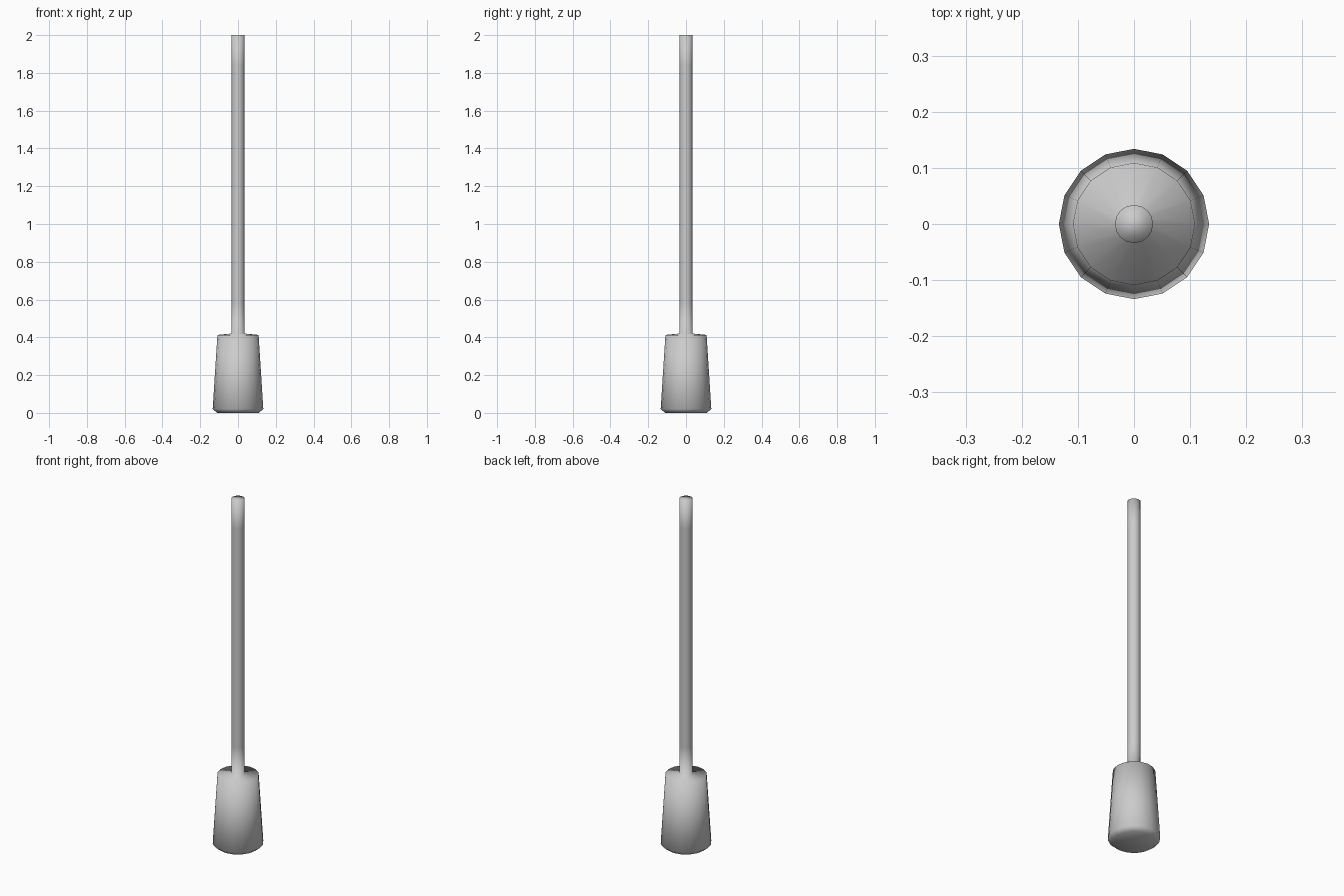
import bpy
import bmesh
from math import cos, sin, tau

cube = bpy.data.objects.get("Cube")
if cube:
    bpy.data.objects.remove(cube, do_unlink=True)

SIDES = 16

# One flat grey for the whole model
grey = bpy.data.materials.new("light_grey")
grey.use_nodes = True
colour = (0.6, 0.6, 0.6, 1.0)
grey.diffuse_color = colour
grey.node_tree.nodes["Principled BSDF"].inputs["Base Color"].default_value = colour


def revolve(name, profile):
    """Turn a (radius, height) profile, from bottom to top, into a capped solid."""
    bm = bmesh.new()
    rings = [[bm.verts.new((r * cos(tau * i / SIDES), r * sin(tau * i / SIDES), z))
              for i in range(SIDES)] for r, z in profile]
    for low, high in zip(rings, rings[1:]):
        for i in range(SIDES):
            j = (i + 1) % SIDES
            bm.faces.new((low[i], low[j], high[j], high[i]))
    bm.faces.new(rings[0][::-1])
    bm.faces.new(rings[-1])
    for face in bm.faces:
        face.smooth = True
    mesh = bpy.data.meshes.new(name)
    bm.to_mesh(mesh)
    bm.free()
    mesh.materials.append(grey)
    obj = bpy.data.objects.new(name, mesh)
    bpy.context.collection.objects.link(obj)
    return obj


# Tapered base with a chamfered foot, running on into the thin rod
base = [(0.11, 0.0), (0.134, 0.02), (0.109, 0.413)]
rod = [(0.034, 0.42), (0.034, 0.58), (0.034, 1.84), (0.034, 2.0)]
revolve("weighted_base_and_rod", base + rod)
